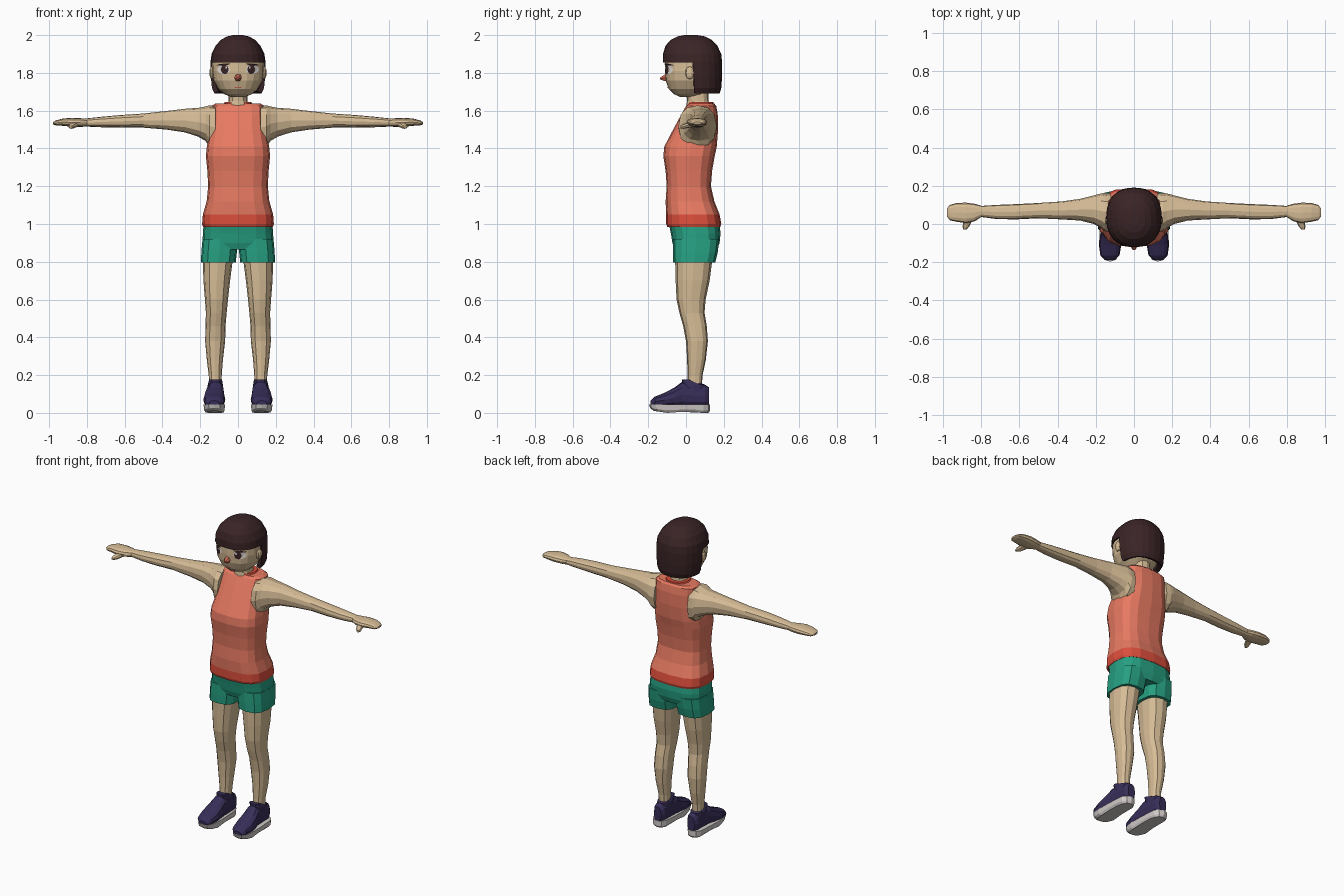
import bpy
import bmesh
from math import cos, sin, pi
from mathutils import Vector
from mathutils.bvhtree import BVHTree

if "Cube" in bpy.data.objects:
    bpy.data.objects.remove(bpy.data.objects["Cube"])


def material(name, *rgb):
    """Flat material from display colour values, stored as linear."""
    linear = [((c / 255 + 0.055) / 1.055) ** 2.4 for c in rgb] + [1.0]
    mat = bpy.data.materials.new(name)
    mat.use_nodes = True
    mat.diffuse_color = linear
    bsdf = next(n for n in mat.node_tree.nodes if n.type == "BSDF_PRINCIPLED")
    bsdf.inputs["Base Color"].default_value = linear
    return mat


SKIN = material("skin", 214, 188, 150)
HAIR = material("dark brown hair", 58, 36, 38)
SHIRT = material("coral shirt", 232, 122, 98)
TRIM = material("red trim", 220, 78, 60)
SHORTS = material("green shorts", 38, 160, 130)
SHOE = material("navy shoe", 56, 46, 88)
SOLE = material("pale sole", 208, 202, 200)
WHITE = material("eye white", 236, 232, 230)
NOSE = material("rosy nose", 205, 105, 82)

# How (along, a, b) of a cross-section maps to space for each loft axis
PLACE = {
    "x": lambda t, a, b: (t, a, b),
    "y": lambda t, a, b: (a, t, b),
    "z": lambda t, a, b: (a, b, t),
}


def finish(bm, name, mats, mirror=False):
    bmesh.ops.recalc_face_normals(bm, faces=bm.faces)
    mesh = bpy.data.meshes.new(name)
    bm.to_mesh(mesh)
    bm.free()
    for mat in mats:
        mesh.materials.append(mat)
    obj = bpy.data.objects.new(name, mesh)
    bpy.context.collection.objects.link(obj)
    if mirror:
        obj.modifiers.new("Mirror", "MIRROR").use_mirror_merge = False
    return obj


def signed_power(v, p):
    return abs(v) ** p * (1 if v > 0 else -1)


def loft_mesh(axis, sections, sides=12, square=2.4):
    """Skin rounded sections given as (along, a_min, a_max, b_min, b_max)."""
    bm = bmesh.new()
    rings = []
    for t, a0, a1, b0, b1 in sections:
        ring = []
        for i in range(sides):
            angle = 2 * pi * i / sides
            u = signed_power(cos(angle), 2 / square)
            v = signed_power(sin(angle), 2 / square)
            a = (a0 + a1 + u * (a1 - a0)) / 2
            b = (b0 + b1 + v * (b1 - b0)) / 2
            ring.append(bm.verts.new(PLACE[axis](t, a, b)))
        rings.append(ring)
    for low, high in zip(rings, rings[1:]):
        for i in range(sides):
            j = (i + 1) % sides
            bm.faces.new((low[i], low[j], high[j], high[i]))
    bm.faces.new(rings[0])
    bm.faces.new(rings[-1])
    bmesh.ops.recalc_face_normals(bm, faces=bm.faces)
    return bm


def loft(name, mat, axis, sections, mirror=False, **shape):
    return finish(loft_mesh(axis, sections, **shape), name, [mat], mirror)


def even(sections):
    """Sections (z, half_width, y_min, y_max) centred on x."""
    return [(z, -w, w, y0, y1) for z, w, y0, y1 in sections]


# Sleeveless shirt with a darker hem band
bm = loft_mesh("z", even([
    (0.985, .185, -.10, .182), (1.0, .19, -.105, .187), (1.05, .186, -.105, .178),
    (1.12, .166, -.108, .15), (1.2, .158, -.102, .132), (1.28, .162, -.108, .138),
    (1.36, .17, -.12, .152), (1.41, .165, -.115, .163), (1.5, .148, -.068, .17),
    (1.58, .142, -.025, .168), (1.625, .14, 0, .16), (1.637, .12, .015, .15)]),
    sides=16, square=2.9)
for face in bm.faces:
    face.material_index = int(face.calc_center_median().z < 1.05)
finish(bm, "shirt", [SHIRT, TRIM])
loft("collar", TRIM, "z", even([
    (1.61, .09, .0, .15), (1.645, .07, .012, .145)]))
loft("neck", SKIN, "z", even([
    (1.6, .065, .0, .13), (1.65, .05, .005, .12), (1.75, .047, .0, .115)]))

# Shorts: hip piece and two trouser legs
loft("shorts_hips", SHORTS, "z", even([
    (.865, .17, -.06, .165), (.9, .188, -.072, .178),
    (.95, .186, -.08, .183), (1.0, .182, -.09, .178)]), sides=16, square=2.9)
loft("shorts_leg", SHORTS, "z", [
    (.795, .012, .196, -.068, .155), (.85, .006, .194, -.07, .168),
    (.92, .002, .188, -.07, .176)], mirror=True, square=2.9)

# Bare legs
loft("leg", SKIN, "z", [
    (.12, .088, .152, .005, .082), (.2, .086, .155, .008, .088),
    (.28, .08, .165, .006, .105), (.38, .068, .174, .0, .116),
    (.46, .066, .172, -.015, .11), (.53, .06, .17, -.035, .098),
    (.6, .053, .175, -.05, .104), (.7, .042, .183, -.055, .125),
    (.83, .025, .187, -.058, .142)], mirror=True)

# Shoes: upper, tongue cuff and sole
loft("shoe_upper", SHOE, "y", [
    (-.188, .1, .152, .035, .065), (-.165, .076, .176, .03, .086),
    (-.11, .067, .184, .03, .108), (-.06, .07, .178, .03, .135),
    (-.02, .073, .168, .03, .165), (.04, .076, .162, .03, .155),
    (.1, .08, .16, .03, .15), (.122, .095, .146, .035, .135)], mirror=True)
loft("shoe_cuff", SHOE, "z", [
    (.1, .078, .162, -.03, .11), (.15, .08, .16, -.022, .1),
    (.178, .085, .152, -.02, .02)], mirror=True)
bm = loft_mesh("z", [
    (.0, .075, .172, -.17, .12), (.012, .068, .182, -.19, .127),
    (.045, .065, .186, -.197, .127)], sides=16, square=2.8)
for v in bm.verts:
    waist = max(0, 1 - abs(v.co.y - .01) / .08)
    v.co.x += (.122 - v.co.x) * waist * .18
    if v.co.z < .04:
        v.co.z += max(0, -.1 - v.co.y) * .15 + waist * .01
finish(bm, "shoe_sole", [SOLE], mirror=True)

# Arms and hands, stretched sideways
loft("arm", SKIN, "x", [
    (.12, -.04, .16, 1.4, 1.625), (.152, -.04, .163, 1.408, 1.628),
    (.172, -.022, .16, 1.44, 1.622), (.21, .0, .15, 1.462, 1.615),
    (.28, .018, .132, 1.485, 1.61), (.38, .024, .118, 1.5, 1.598),
    (.5, .03, .11, 1.51, 1.585), (.62, .024, .104, 1.51, 1.577),
    (.72, .026, .1, 1.512, 1.568), (.81, .038, .094, 1.516, 1.558)], mirror=True)
loft("hand", SKIN, "x", [
    (.8, .036, .096, 1.516, 1.558), (.835, .014, .106, 1.514, 1.56),
    (.88, .004, .112, 1.515, 1.562), (.93, .012, .11, 1.52, 1.558),
    (.965, .02, .1, 1.522, 1.548), (.98, .04, .08, 1.528, 1.54)], mirror=True)
loft("thumb", SKIN, "y", [
    (-.03, .878, .894, 1.507, 1.52), (-.015, .864, .898, 1.504, 1.528),
    (.03, .84, .89, 1.512, 1.544)], mirror=True, sides=8)

# Head with a rounded jaw
head = loft_mesh("z", even([
    (1.672, .035, -.03, .05), (1.688, .075, -.065, .09), (1.715, .105, -.092, .13),
    (1.76, .13, -.108, .155), (1.81, .138, -.112, .165), (1.86, .136, -.112, .165),
    (1.92, .115, -.09, .14)]), sides=20, square=2.3)
surface = BVHTree.FromBMesh(head)
finish(head, "head", [SKIN])

# Bobbed hair: a shell opened in front of the ears and below the fringe
bm = loft_mesh("z", even([
    (1.692, .125, -.09, .178), (1.72, .138, -.1, .187), (1.78, .144, -.11, .191),
    (1.855, .146, -.122, .191), (1.9, .14, -.122, .187), (1.945, .118, -.108, .165),
    (1.975, .09, -.08, .135), (1.993, .058, -.045, .1), (2.0, .025, -.01, .06)]),
    sides=24, square=2.3)
opened = [f for f in bm.faces if f.calc_center_median().z < 1.85
          and (f.calc_center_median().y < .06 or abs(f.normal.z) > .9)]
bmesh.ops.delete(bm, geom=opened, context="FACES")
hair = finish(bm, "hair", [HAIR])
shell = hair.modifiers.new("Solidify", "SOLIDIFY")
shell.thickness = 0.025
shell.offset = -1

# Ears
bm = bmesh.new()
bmesh.ops.create_uvsphere(bm, u_segments=10, v_segments=6, radius=1)
for v in bm.verts:
    v.co = Vector((.138, .02, 1.8)) + v.co * Vector((.014, .024, .034))
finish(bm, "ear", [SKIN], mirror=True)

# Nose wedge with a rosy tip
loft("nose", NOSE, "y", [
    (-.137, -.006, .006, 1.765, 1.775), (-.118, -.018, .018, 1.756, 1.79),
    (-.1, -.02, .02, 1.755, 1.8)], sides=6)


def face_plate(name, mat, x, z, rx, rz, lift, tilt=0.0):
    """Thin oval laid on the front of the head."""
    bm = bmesh.new()
    rim = []
    for i in range(14):
        dx, dz = rx * cos(2 * pi * i / 14), rz * sin(2 * pi * i / 14)
        px, pz = x + dx, z + dz + tilt * dx
        hit = surface.ray_cast(Vector((px, -1, pz)), Vector((0, 1, 0)))[0]
        rim.append(bm.verts.new((px, hit.y - lift, pz)))
    middle = surface.ray_cast(Vector((x, -1, z)), Vector((0, 1, 0)))[0]
    centre = bm.verts.new((x, middle.y - lift, z))
    for a, b in zip(rim, rim[1:] + rim[:1]):
        bm.faces.new((centre, a, b))
    return finish(bm, name, [mat], mirror=x > 0)


# Eyes, lashes and mouth
face_plate("eye_white", WHITE, .076, 1.818, .034, .024, .003)
face_plate("iris", HAIR, .07, 1.818, .02, .025, .006)
face_plate("eye_glint", WHITE, .062, 1.828, .005, .006, .008)
face_plate("upper_lash", HAIR, .078, 1.844, .036, .005, .006, tilt=-.1)
face_plate("mouth", NOSE, 0, 1.722, .022, .003, .003)
